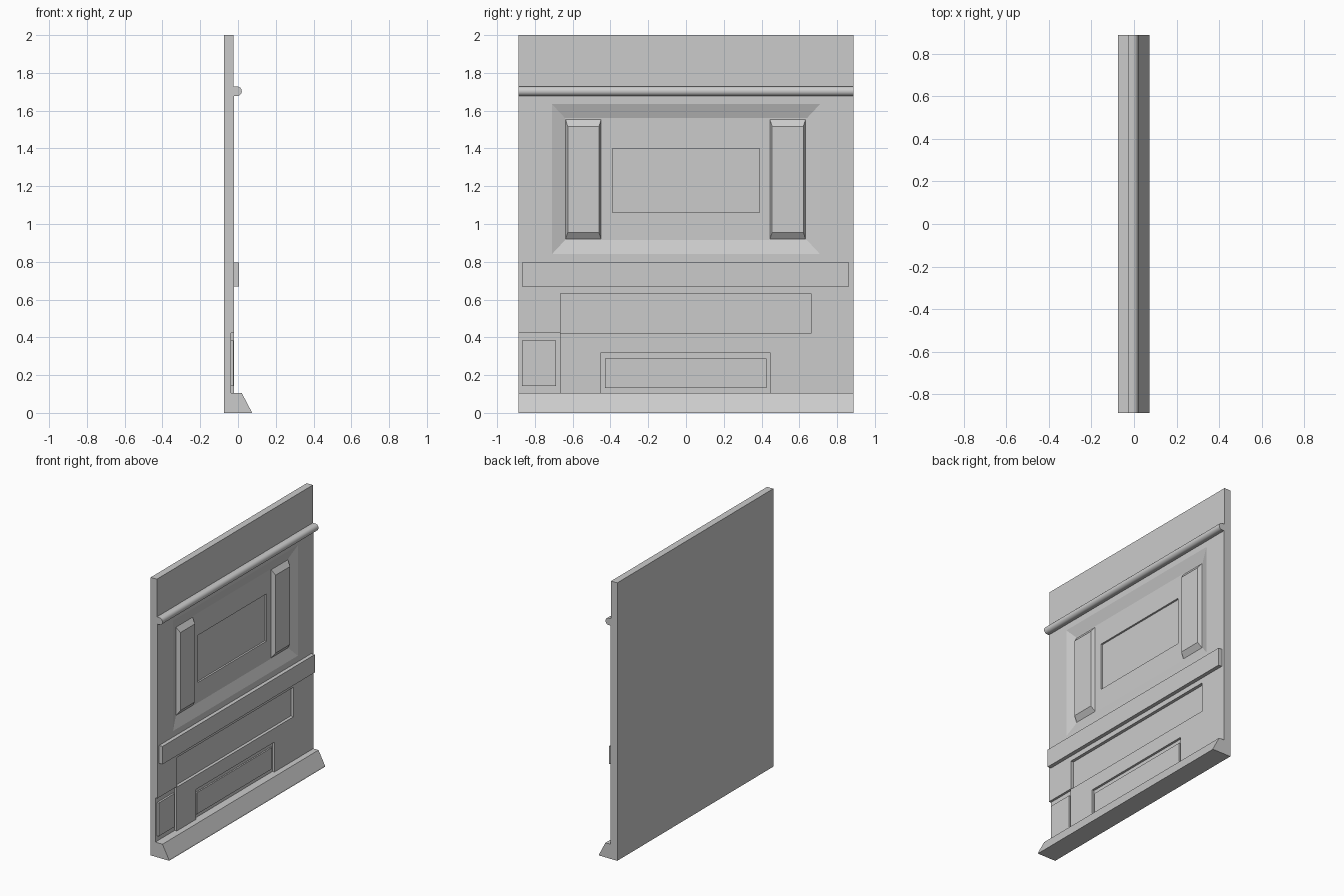
import bpy, bmesh, math

if "Cube" in bpy.data.objects:
    bpy.data.objects.remove(bpy.data.objects["Cube"])

HALF = 0.887   # half width of the wall
BACK = -0.074  # back plane
FACE = -0.021  # front plane of the lower wall


def make_object(name, bm):
    bmesh.ops.recalc_face_normals(bm, faces=bm.faces)
    mesh = bpy.data.meshes.new(name)
    bm.to_mesh(mesh)
    bm.free()
    obj = bpy.data.objects.new(name, mesh)
    bpy.context.collection.objects.link(obj)
    return obj


def extrude_profile(name, points, y0=-HALF, y1=HALF):
    """Extrude an (x, z) outline along y."""
    bm = bmesh.new()
    face = bm.faces.new([bm.verts.new((x, y0, z)) for x, z in points])
    new = bmesh.ops.extrude_face_region(bm, geom=[face])["geom"]
    verts = [v for v in new if isinstance(v, bmesh.types.BMVert)]
    bmesh.ops.translate(bm, verts=verts, vec=(0, y1 - y0, 0))
    return make_object(name, bm)


def block(name, x0, x1, y, z, dy=0.0, dz=0.0):
    """Box from x0 to x1; the x1 end is inset by dy, dz."""
    bm = bmesh.new()
    rings = []
    for x, a, b in ((x0, 0, 0), (x1, dy, dz)):
        rings.append([bm.verts.new((x, p, q)) for p, q in (
            (y[0] + a, z[0] + b), (y[1] - a, z[0] + b),
            (y[1] - a, z[1] - b), (y[0] + a, z[1] - b))])
    for ring in rings:
        bm.faces.new(ring)
    for i in range(4):
        j = (i + 1) % 4
        bm.faces.new((rings[0][i], rings[0][j], rings[1][j], rings[1][i]))
    return make_object(name, bm)


def cut(target, cutter):
    mod = target.modifiers.new("cut_" + cutter.name, "BOOLEAN")
    mod.operation = "DIFFERENCE"
    mod.solver = "EXACT"
    mod.object = cutter
    cutter.hide_render = True
    cutter.hide_set(True)
    bpy.context.view_layer.objects.active = target
    bpy.ops.object.modifier_apply(modifier=mod.name)
    bpy.data.objects.remove(cutter)


# wall slab, slightly thinner above the top rail
wall = extrude_profile("wall_panel", [
    (BACK, 0), (FACE, 0), (FACE, 1.69), (-0.025, 1.70), (-0.025, 2), (BACK, 2)])

# large sloped recess, its inner panel, and the lower recesses
FLOOR = -0.047
t = 0.01 / (FACE - FLOOR)  # carry the slope slightly beyond the face
cut(wall, block("large_recess", FACE + 0.01, FLOOR,
                (-0.71 - 0.07 * t, 0.71 + 0.07 * t),
                (0.84 - 0.075 * t, 1.635 + 0.075 * t),
                0.07 * (1 + t), 0.075 * (1 + t)))
cut(wall, block("inner_recess", 0, -0.06, (-0.39, 0.39), (1.06, 1.40)))
cut(wall, block("long_recess", 0, -0.043, (-0.665, 0.662), (0.42, 0.632)))
cut(wall, block("corner_recess", 0, -0.037, (-1, -0.667), (0.08, 0.424)))
cut(wall, block("low_recess", 0, -0.037, (-0.45, 0.445), (0.08, 0.32)))

# raised pads in the lower recesses
block("corner_pad", -0.05, -0.023, (-0.867, -0.687), (0.143, 0.383))
block("low_pad", -0.05, -0.027, (-0.43, 0.426), (0.133, 0.288))

# bevelled upright blocks in the large recess
for side, y in (("left", (-0.64, -0.447)), ("right", (0.442, 0.635))):
    block(side + "_upright", FLOOR - 0.005, -0.02, y, (0.913, 1.56), 0.014, 0.043)

# flat middle rail
block("middle_rail", -0.04, 0.006, (-0.867, 0.864), (0.668, 0.797))

# rounded top rail
arc = [(-0.004 + 0.024 * math.cos(a), 1.703 + 0.025 * math.sin(a))
       for a in (math.radians(-90 + 18 * i) for i in range(11))]
rail = extrude_profile("top_rail", [(-0.04, 1.678)] + arc + [(-0.04, 1.728)])
bpy.ops.object.select_all(action="DESELECT")
rail.select_set(True)
bpy.context.view_layer.objects.active = rail
bpy.ops.object.shade_smooth_by_angle(angle=math.radians(35))

# sloped skirting
extrude_profile("skirting", [
    (-0.06, 0), (0.073, 0), (0.071, 0.008), (0.02, 0.105), (-0.06, 0.105)])
